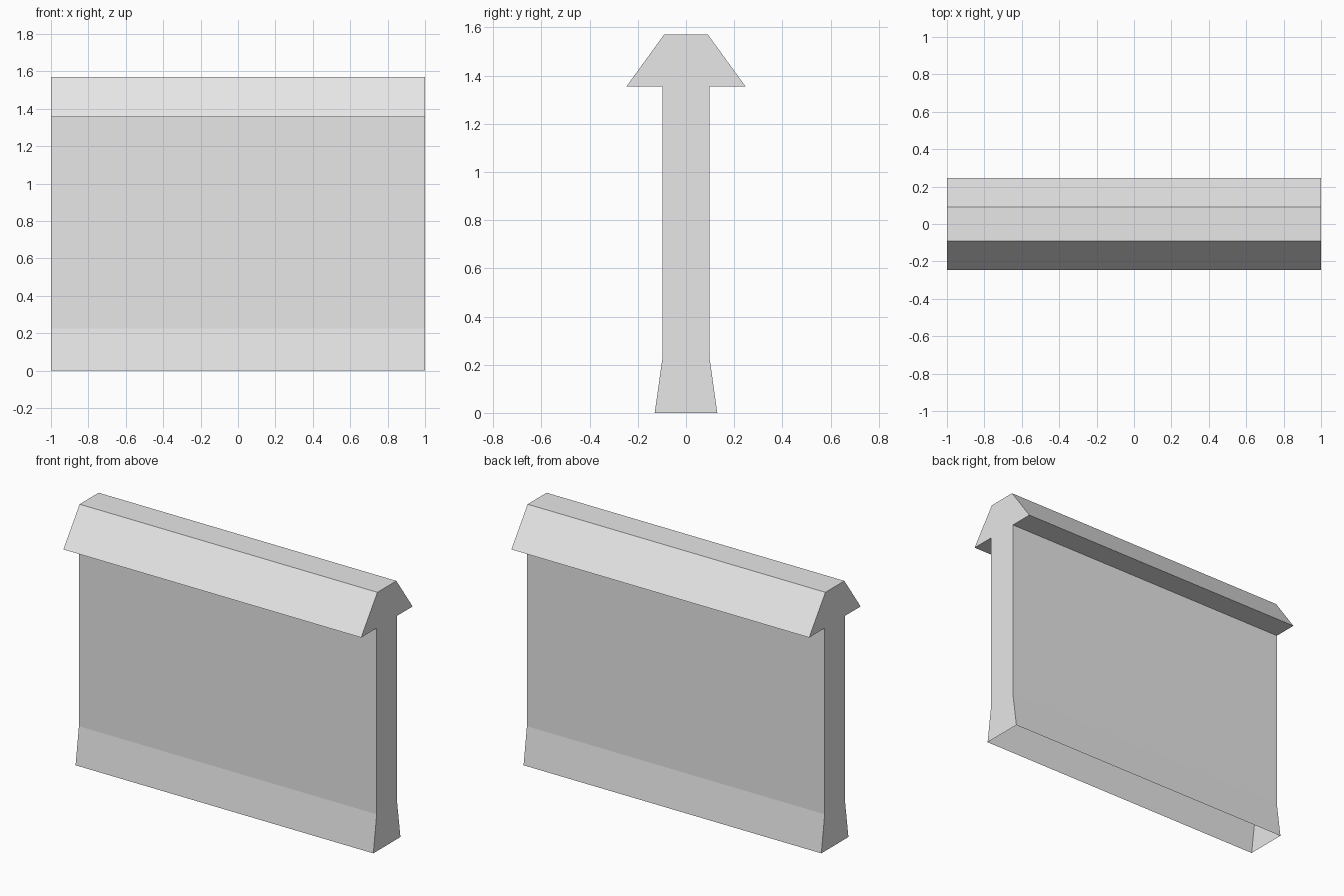
import bpy
import bmesh

cube = bpy.data.objects.get("Cube")
if cube:
    bpy.data.objects.remove(cube, do_unlink=True)

# Plain grey for the whole wall
grey = bpy.data.materials.new("light_grey")
grey.use_nodes = True
colour = (0.8, 0.8, 0.8, 1.0)
grey.diffuse_color = colour
for node in grey.node_tree.nodes:
    if node.type == "BSDF_PRINCIPLED":
        node.inputs["Base Color"].default_value = colour

# Half section (y, z): flared foot, straight wall, overhanging bevelled cap
half = [(0.13, 0.0), (0.098, 0.225), (0.098, 1.355), (0.247, 1.355), (0.091, 1.57)]
section = half + [(-y, z) for y, z in reversed(half)]

# Extrude the section along x
bm = bmesh.new()
end = bm.faces.new([bm.verts.new((-1, y, z)) for y, z in section])
result = bmesh.ops.extrude_face_region(bm, geom=[end], use_keep_orig=True)
moved = [v for v in result["geom"] if isinstance(v, bmesh.types.BMVert)]
bmesh.ops.translate(bm, verts=moved, vec=(2, 0, 0))
bmesh.ops.recalc_face_normals(bm, faces=bm.faces)

# The foot is open underneath
base = [f for f in bm.faces if all(v.co.z < 0.01 for v in f.verts)]
bmesh.ops.delete(bm, geom=base, context="FACES_ONLY")

mesh = bpy.data.meshes.new("capped_wall")
bm.to_mesh(mesh)
bm.free()
mesh.materials.append(grey)
wall = bpy.data.objects.new("capped_wall", mesh)
bpy.context.collection.objects.link(wall)
